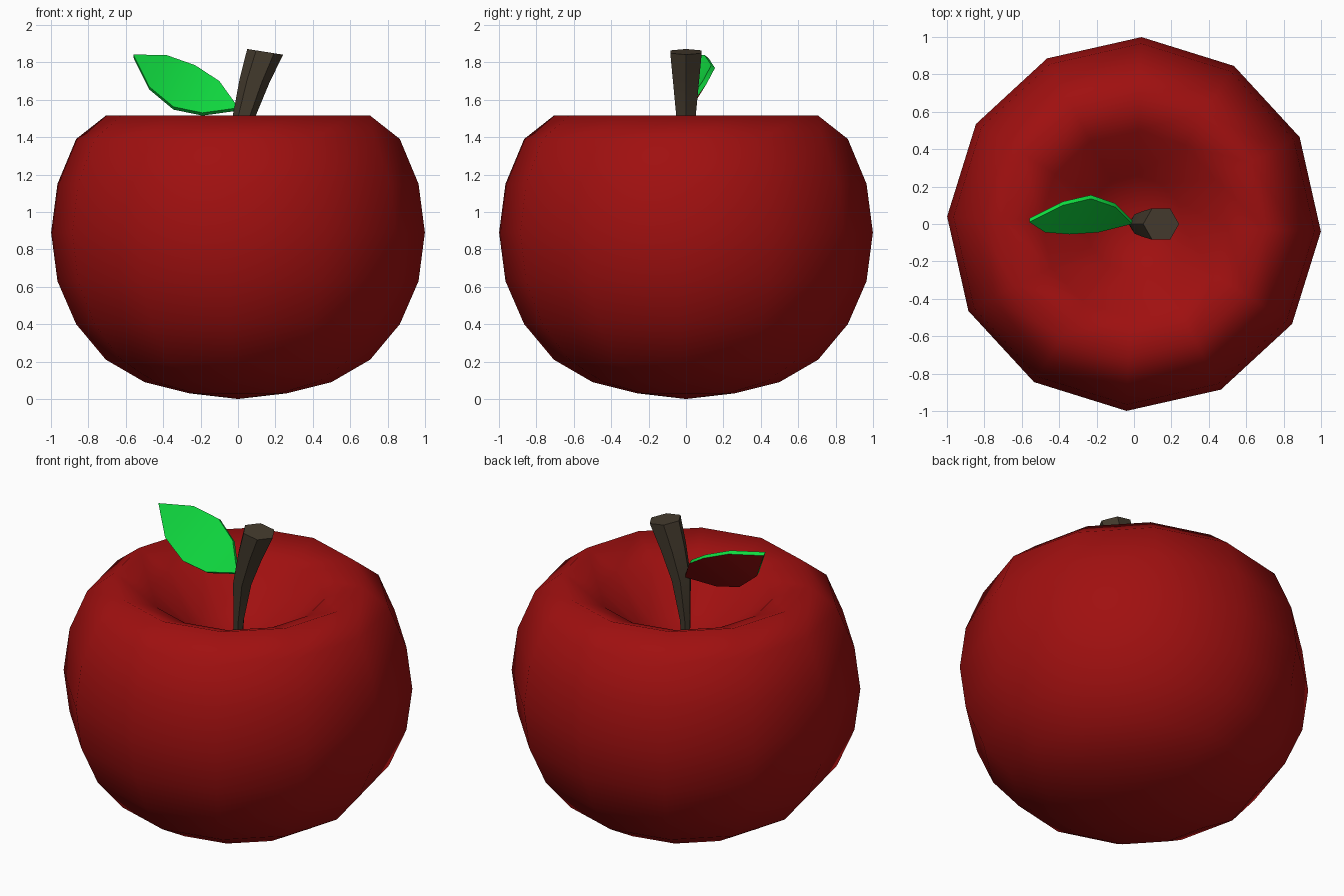
import bpy, math
from mathutils import Vector

if "Cube" in bpy.data.objects:
    bpy.data.objects.remove(bpy.data.objects["Cube"])


def material(name, rgb):
    m = bpy.data.materials.new(name)
    m.diffuse_color = (*rgb, 1)
    m.use_nodes = True
    m.node_tree.nodes["Principled BSDF"].inputs["Base Color"].default_value = m.diffuse_color
    return m


def make(name, verts, faces, mats, smooth_angle=None):
    me = bpy.data.meshes.new(name)
    me.from_pydata([tuple(v) for v in verts], [], faces)
    ob = bpy.data.objects.new(name, me)
    bpy.context.collection.objects.link(ob)
    for m in mats:
        me.materials.append(m)
    if smooth_angle:
        bpy.ops.object.select_all(action='DESELECT')
        ob.select_set(True)
        bpy.context.view_layer.objects.active = ob
        bpy.ops.object.shade_smooth_by_angle(angle=math.radians(smooth_angle))
    return ob


def bridge(rings, n):
    return [(r * n + i, r * n + (i + 1) % n, (r + 1) * n + (i + 1) % n, (r + 1) * n + i)
            for r in range(rings - 1) for i in range(n)]


red = material("apple_red", (0.35, 0.005, 0.005))
brown = material("stem_brown", (0.06, 0.045, 0.028))
green = material("leaf_green", (0.005, 0.70, 0.05))

# Apple body: 12-sided lathe with a deep dimple on top
profile = [(0.26, 0.03), (0.50, 0.09), (0.707, 0.21), (0.866, 0.40), (0.966, 0.63),
           (1.0, 0.89), (0.966, 1.15), (0.866, 1.39), (0.707, 1.515),
           (0.50, 1.43), (0.26, 1.20)]
N = 12
verts = []
for r, z in profile:
    for i in range(N):
        a = math.radians(-2.3 + 30 * i)
        verts.append((r * math.cos(a), r * math.sin(a), z))
faces = bridge(len(profile), N)
bottom, top = len(verts), len(verts) + 1
verts += [(0, 0, 0), (0, 0, 1.06)]
last = (len(profile) - 1) * N
for i in range(N):
    j = (i + 1) % N
    faces += [(bottom, j, i), (top, last + i, last + j)]
make("apple_body", verts, faces, [red], 80)

# Stem: curved six-sided tube, flaring towards a tilted end
path = [(0.0, 1.04, 0.02, 0), (0.005, 1.27, 0.034, 4), (0.033, 1.515, 0.06, 6),
        (0.088, 1.70, 0.08, 8), (0.145, 1.856, 0.097, 9)]
verts = []
for x, z, r, tilt in path:
    t = math.radians(tilt)
    for i in range(6):
        a = math.radians(60 * i)
        verts.append((x + r * math.cos(a) * math.cos(t), r * math.sin(a),
                      z - r * math.cos(a) * math.sin(t)))
faces = bridge(len(path), 6) + [tuple(range(5, -1, -1)), tuple(range(24, 30))]
make("stem", verts, faces, [brown], 50)

# Leaf: curled blade with thickness, green on top and red underneath
upper = [(-0.01, 0.0, 1.575), (-0.10, 0.09, 1.70), (-0.23, 0.135, 1.785), (-0.38, 0.10, 1.838)]
lower = [(-0.01, 0.0, 1.555), (-0.19, -0.045, 1.53), (-0.345, -0.055, 1.562), (-0.475, -0.045, 1.67)]
tip = (-0.56, 0.01, 1.842)
front = [Vector(p) for p in upper + lower + [tip]]
back = [p + Vector((0, 0.02, -0.015)) for p in front]
blade = [(i, i + 1, i + 5, i + 4) for i in range(3)] + [(3, 8, 7)]
outline = [0, 1, 2, 3, 8, 7, 6, 5, 4]
rim = [(a, a + 9, b + 9, b) for a, b in zip(outline, outline[1:] + outline[:1])]
under = [tuple(i + 9 for i in reversed(f)) for f in blade]
leaf = make("leaf", front + back, blade + rim + under, [green, red], 30)
for p in leaf.data.polygons[len(blade) + len(rim):]:
    p.material_index = 1
